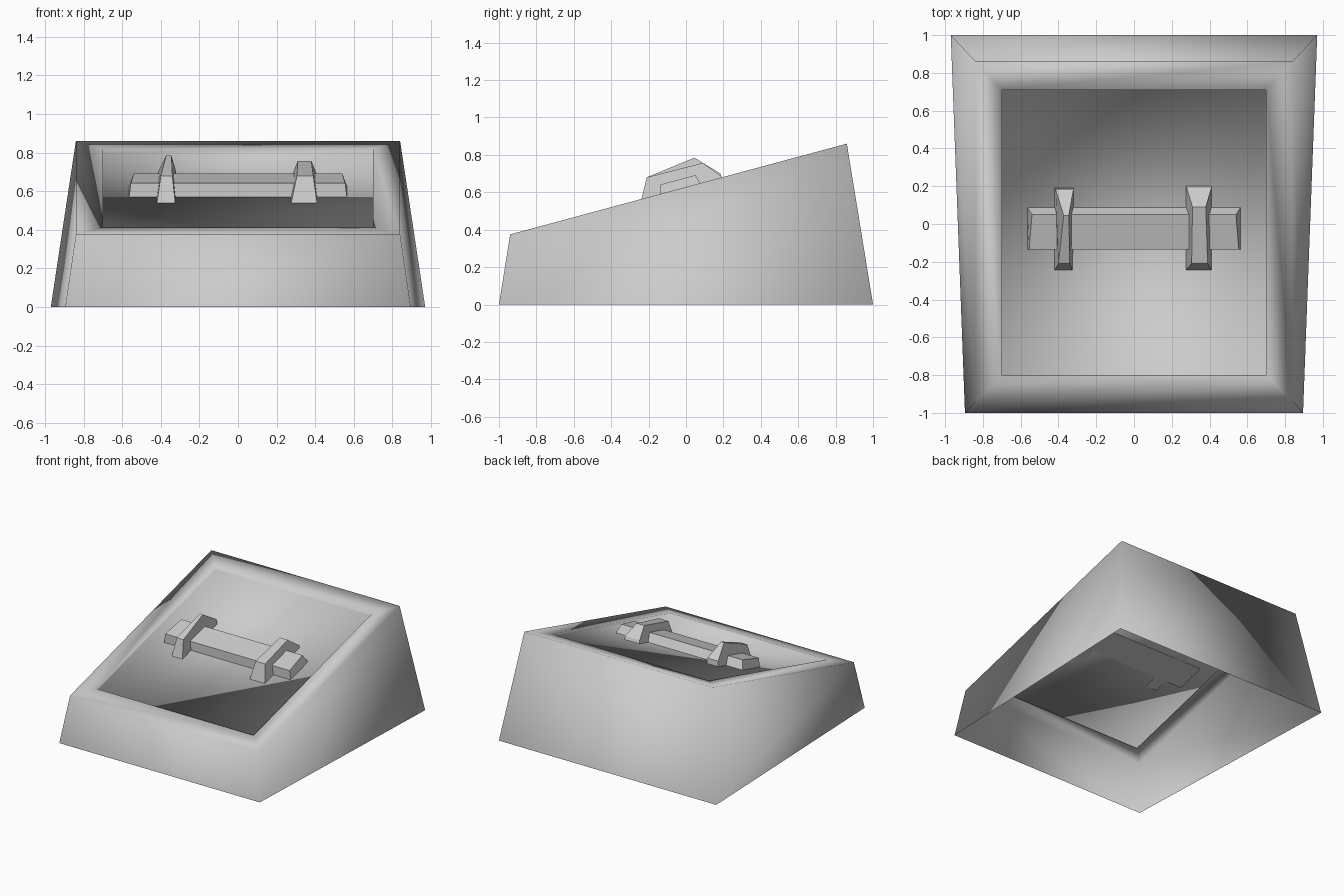
import bpy
import bmesh

cube = bpy.data.objects.get("Cube")
if cube:
    bpy.data.objects.remove(cube, do_unlink=True)

grey = bpy.data.materials.new("plain_grey")
grey.use_nodes = True
colour = (0.6, 0.6, 0.6, 1)
grey.diffuse_color = colour
grey.node_tree.nodes["Principled BSDF"].inputs["Base Color"].default_value = colour


def loft(name, rings, cap_start, cap_end, smooth):
    """Bridge rings of four points into one sheet or solid."""
    bm = bmesh.new()
    loops = [[bm.verts.new(p) for p in ring] for ring in rings]
    for a, b in zip(loops, loops[1:]):
        for i in range(4):
            j = (i + 1) % 4
            bm.faces.new((a[i], a[j], b[j], b[i]))
    if cap_start:
        bm.faces.new(loops[0][::-1])
    if cap_end:
        bm.faces.new(loops[-1])
    mesh = bpy.data.meshes.new(name)
    bm.to_mesh(mesh)
    bm.free()
    mesh.materials.append(grey)
    for poly in mesh.polygons:
        poly.use_smooth = smooth
    obj = bpy.data.objects.new(name, mesh)
    bpy.context.collection.objects.link(obj)
    return obj


def slope(y):
    """Height of the tilted top at depth y."""
    return 0.375 + (y + 0.94) * 0.2694


def ring(front, back, drop=0.0, flat=None):
    """Four corners from (half width, y) pairs, on the tilted top or at a flat height."""
    corners = [(-front[0], front[1]), front, back, (-back[0], back[1])]
    return [(x, y, slope(y) - drop if flat is None else flat) for x, y in corners]


# Open-bottomed wedge shell with a shallow recessed top panel
DEPTH = 0.022
rim_inner = ((0.70, -0.80), (0.70, 0.71))
loft("wedge_body", [
    ring((0.895, -1), (0.97, 1), flat=0),
    ring((0.84, -0.94), (0.84, 0.86)),
    ring(*rim_inner),
    ring(*rim_inner, drop=DEPTH),
], False, True, True)

# Tapered handle bar lying on the panel
loft("handle_bar", [
    ring((0.565, -0.135), (0.565, 0.09), drop=DEPTH + 0.004),
    ring((0.555, -0.135), (0.54, 0.05), drop=-0.05),
], True, True, False)


def bracket(name, stations):
    """Waisted strap over the bar: each station is y, z, left x, right x."""
    bm = bmesh.new()
    sides = [[bm.verts.new((s[k], s[0], s[1])) for s in stations] for k in (2, 3)]
    n = len(stations)
    for i in range(n):
        j = (i + 1) % n
        bm.faces.new((sides[0][i], sides[1][i], sides[1][j], sides[0][j]))
    for side in sides:
        bm.faces.new(side)
    bmesh.ops.recalc_face_normals(bm, faces=bm.faces[:])
    mesh = bpy.data.meshes.new(name)
    bm.to_mesh(mesh)
    bm.free()
    mesh.materials.append(grey)
    bpy.context.collection.objects.link(bpy.data.objects.new(name, mesh))


# Two straps, the right one pinched and bent
bracket("left_bracket", [
    (-0.245, 0.538, 0.275, 0.41),
    (-0.21, 0.68, 0.305, 0.39),
    (0.09, 0.757, 0.31, 0.38),
    (0.19, 0.685, 0.28, 0.41),
    (0.20, 0.66, 0.275, 0.41),
])
bracket("right_bracket", [
    (-0.245, 0.538, -0.42, -0.325),
    (-0.21, 0.68, -0.40, -0.34),
    (0.045, 0.785, -0.372, -0.345),
    (0.185, 0.70, -0.415, -0.32),
    (0.19, 0.655, -0.42, -0.32),
])
